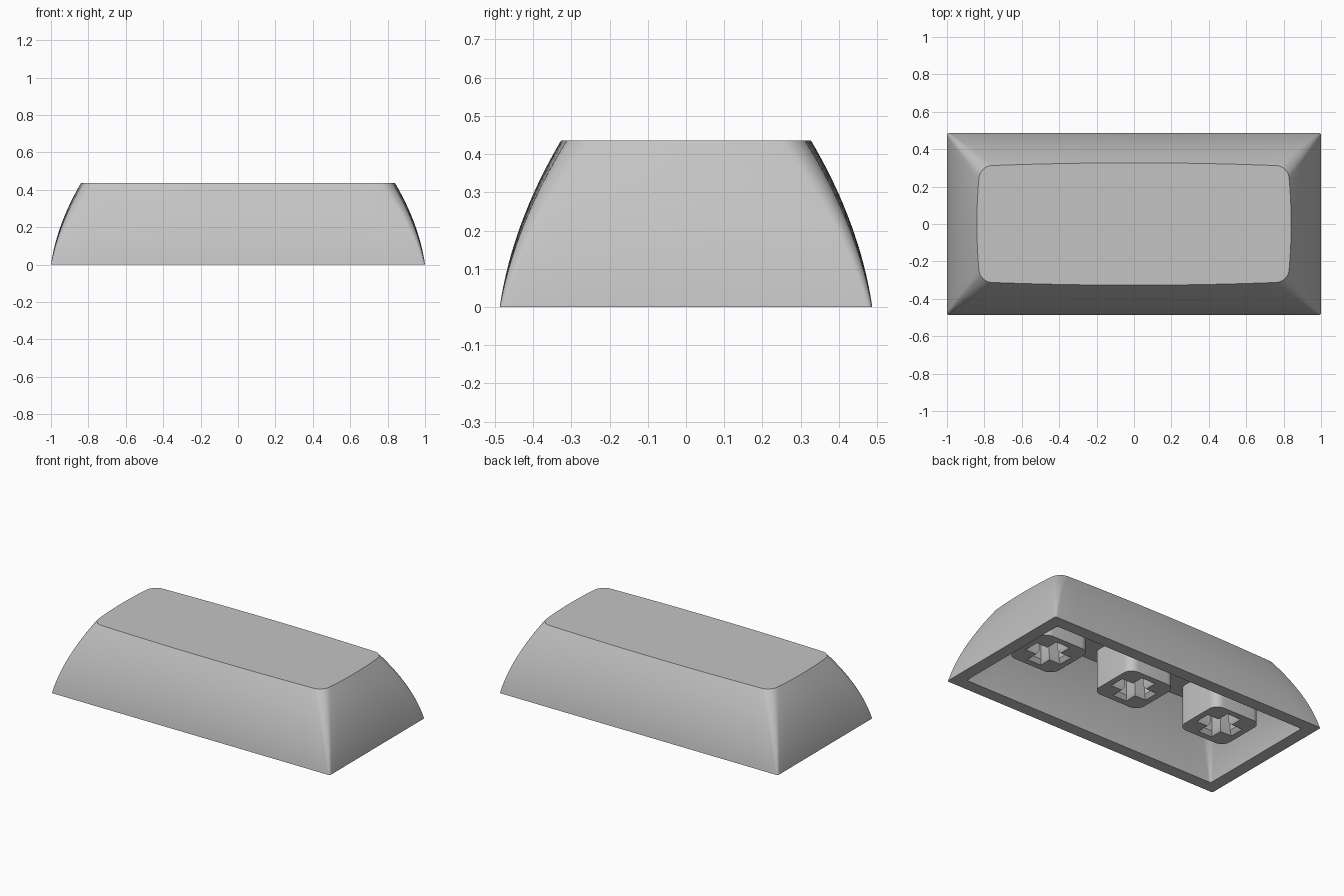
import bpy
import bmesh
from math import cos, sin, pi, radians
from mathutils import Vector

if "Cube" in bpy.data.objects:
    bpy.data.objects.remove(bpy.data.objects["Cube"], do_unlink=True)

HEIGHT = 0.435
CEILING = 0.355
WALL = 0.08
STEM_BOTTOM = 0.1

grey = bpy.data.materials.new("light_grey_plastic")
grey.use_nodes = True
colour = (0.55, 0.55, 0.55, 1)
grey.diffuse_color = colour
grey.node_tree.nodes["Principled BSDF"].inputs["Base Color"].default_value = colour


def outline(hx, hy, radius, bulge=0, arc=8, side=1):
    """Rounded rectangle whose sides bow outward by bulge."""
    hx, hy = hx - bulge, hy - bulge
    corners = []
    for k, (sx, sy) in enumerate([(1, 1), (-1, 1), (-1, -1), (1, -1)]):
        centre = Vector((sx * (hx - radius), sy * (hy - radius)))
        angles = [(k + i / arc) * pi / 2 for i in range(arc + 1)]
        corners.append([centre + radius * Vector((cos(a), sin(a))) for a in angles])
    points = []
    for k, corner in enumerate(corners):
        points += corner
        start, end = corner[-1], corners[(k + 1) % 4][0]
        points += [start.lerp(end, i / side) for i in range(1, side)]
    return [(p.x * (1 + bulge / hx * (1 - (p.y / hy) ** 2)),
             p.y * (1 + bulge / hy * (1 - (p.x / hx) ** 2))) for p in points]


def cross(length, width):
    """Plus-shaped outline of twelve points."""
    quarter = [(length, -width), (length, width), (width, width)]
    points = []
    for k in range(4):
        c, s = round(cos(k * pi / 2)), round(sin(k * pi / 2))
        points += [(x * c - y * s, x * s + y * c) for x, y in quarter]
    return points


def add_ring(bm, points, z):
    return [bm.verts.new((x, y, z)) for x, y in points]


def bridge(bm, rings):
    for a, b in zip(rings, rings[1:]):
        for i in range(len(a)):
            j = (i + 1) % len(a)
            bm.faces.new((a[i], a[j], b[j], b[i]))


def finish(bm, name, location=(0, 0, 0)):
    bmesh.ops.recalc_face_normals(bm, faces=bm.faces)
    mesh = bpy.data.meshes.new(name)
    bm.to_mesh(mesh)
    bm.free()
    mesh.materials.append(grey)
    obj = bpy.data.objects.new(name, mesh)
    obj.location = location
    bpy.context.collection.objects.link(obj)
    bpy.ops.object.select_all(action="DESELECT")
    obj.select_set(True)
    bpy.context.view_layer.objects.active = obj
    bpy.ops.object.shade_smooth_by_angle(angle=radians(30))
    return obj


# Hollow shell: curved outer walls, flat rim, and matching inner walls
def shell_ring(bm, t, top, inset, lean):
    z = t * HEIGHT
    shrink = (0.146 * z + 0.51 * z * z) * lean + inset
    points = outline(1 - shrink, 0.487 - shrink, 0.012 + 0.05 * t,
                     0.017 * t, side=14)
    return add_ring(bm, points, t * top)


STEPS = 16
bm = bmesh.new()
outer = [shell_ring(bm, i / STEPS, HEIGHT, 0, 1) for i in range(STEPS + 1)]
inner = [shell_ring(bm, i / STEPS, CEILING, WALL, 1.08) for i in range(STEPS + 1)]
bridge(bm, outer[::-1] + inner)
bm.faces.new(outer[-1])
bm.faces.new(inner[-1])
finish(bm, "cap_shell")


# Stems: rounded square posts with a chamfered cross socket
def build_stem(name, x):
    bm = bmesh.new()
    post = outline(0.17, 0.17, 0.06)
    posts = [add_ring(bm, post, z) for z in (STEM_BOTTOM, CEILING + 0.01)]
    socket = [add_ring(bm, cross(length, width), z) for length, width, z in (
        (0.13, 0.05, STEM_BOTTOM),
        (0.11, 0.036, STEM_BOTTOM + 0.025),
        (0.11, 0.036, CEILING - 0.02))]
    bridge(bm, posts)
    bridge(bm, socket)
    bm.faces.new(posts[-1])
    bm.faces.new(socket[-1])
    rim = [bm.edges.get((ring[i - 1], ring[i]))
           for ring in (posts[0], socket[0]) for i in range(len(ring))]
    bmesh.ops.triangle_fill(bm, edges=rim, use_beauty=True)
    finish(bm, name, (x, 0, 0))


for name, x in (("right_stem", -0.645), ("centre_stem", 0), ("left_stem", 0.645)):
    build_stem(name, x)
